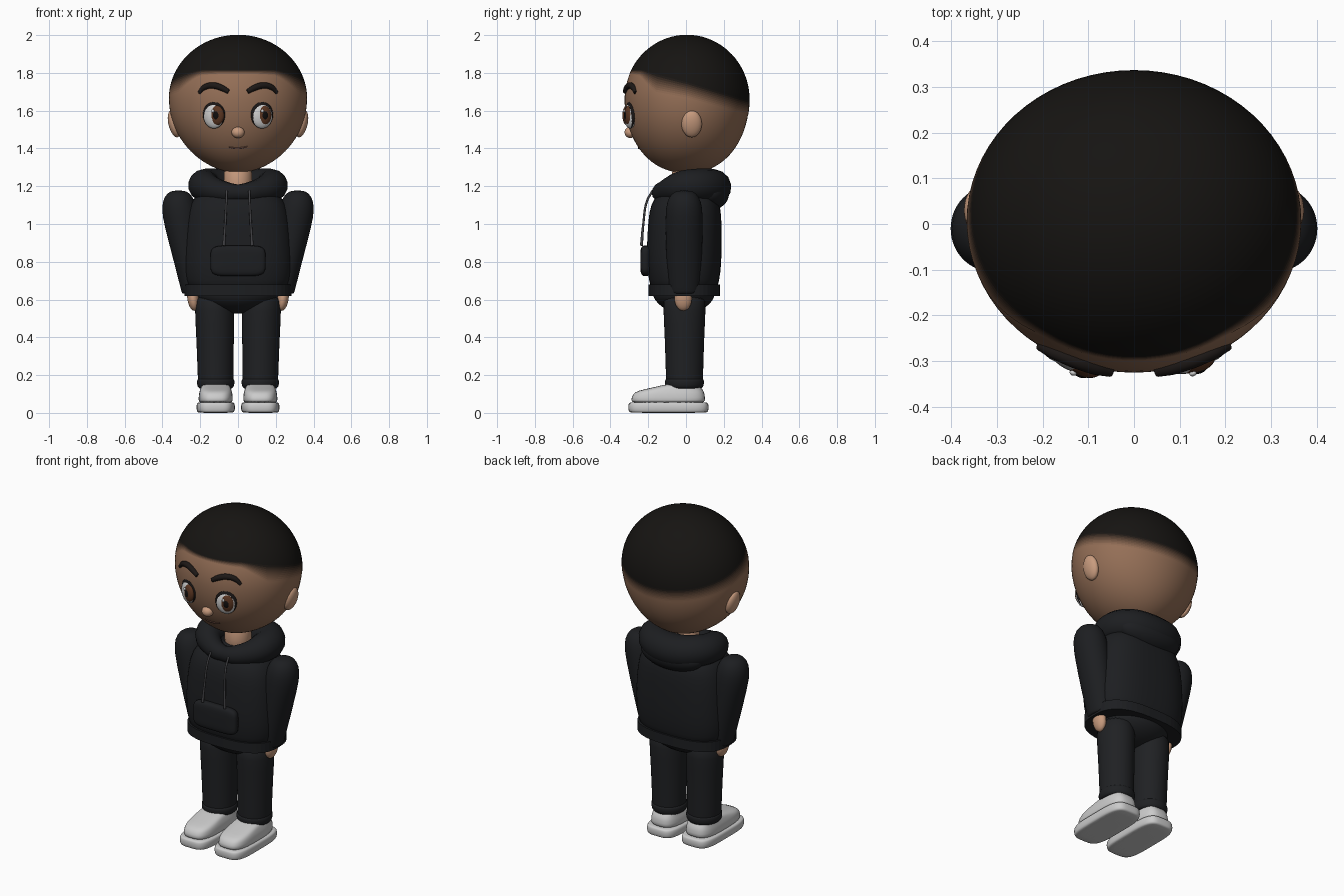
import bpy, bmesh
from math import sin, cos, pi, acos, sqrt, radians

if "Cube" in bpy.data.objects:
    bpy.data.objects.remove(bpy.data.objects["Cube"])

HOODIE, PANTS, HAIR = (.012, .013, .015), (.014, .015, .017), (.008, .007, .006)
FACE, SKIN = (.30, .16, .095), (.58, .33, .21)
CORD, HOLLOW = (.05, .05, .055), (.006, .006, .007)


def mat(c):
    key = "col_%.3f_%.3f_%.3f" % tuple(c)
    m = bpy.data.materials.get(key) or bpy.data.materials.new(key)
    m.diffuse_color = (*c, 1)
    m.use_nodes = True
    m.node_tree.nodes["Principled BSDF"].inputs["Base Color"].default_value = m.diffuse_color
    return m


def finish(name, bm, colors, smooth=True, sub=0):
    bmesh.ops.recalc_face_normals(bm, faces=bm.faces)
    for f in bm.faces:
        f.smooth = smooth
    me = bpy.data.meshes.new(name)
    bm.to_mesh(me)
    bm.free()
    for c in colors:
        me.materials.append(mat(c))
    ob = bpy.data.objects.new(name, me)
    bpy.context.collection.objects.link(ob)
    if sub:
        ob.modifiers.new("Smooth", 'SUBSURF').levels = sub
        ob.modifiers["Smooth"].render_levels = sub
    return ob


def skin_rings(name, rings, colors, caps=(True, True), slot=lambda i: 0, **kw):
    bm = bmesh.new()
    vs = [[bm.verts.new(p) for p in r] for r in rings]
    n = len(vs[0])
    for i in range(len(vs) - 1):
        for j in range(n):
            k = (j + 1) % n
            f = bm.faces.new((vs[i][j], vs[i][k], vs[i + 1][k], vs[i + 1][j]))
            f.material_index = slot(i)
    for on, r in zip(caps, (vs[0], vs[-1])):
        if on:
            bm.faces.new(r)
    return finish(name, bm, colors, **kw)


def loft(name, secs, color, power=2, n=28, sub=1, **kw):
    """Stack of superellipse sections: (z, centre x, centre y, half x, half y)."""
    def pt(s, a):
        c, d = cos(a), sin(a)
        e = 2 / power
        return (s[1] + s[3] * abs(c) ** e * (1 if c > 0 else -1),
                s[2] + s[4] * abs(d) ** e * (1 if d > 0 else -1), s[0])
    rings = [[pt(s, 2 * pi * (j + .5) / n) for j in range(n)] for s in secs]
    return skin_rings(name, rings, [color], sub=sub, **kw)


def ball(name, loc, r, color, rot=(0, 0, 0), seg=32):
    bm = bmesh.new()
    bmesh.ops.create_uvsphere(bm, u_segments=seg, v_segments=seg // 2, radius=1)
    ob = finish(name, bm, [color])
    ob.location, ob.scale, ob.rotation_euler = loc, r, rot
    return ob


def tube(name, pts, radii, color, cyclic=False):
    cu = bpy.data.curves.new(name, 'CURVE')
    cu.dimensions, cu.bevel_depth, cu.bevel_resolution = '3D', 1, 5
    cu.use_fill_caps, cu.resolution_u = True, 8
    sp = cu.splines.new('BEZIER')
    sp.bezier_points.add(len(pts) - 1)
    for b, p, r in zip(sp.bezier_points, pts, radii):
        b.co, b.radius = p, r
        b.handle_left_type = b.handle_right_type = 'AUTO'
    sp.use_cyclic_u = cyclic
    cu.materials.append(mat(color))
    ob = bpy.data.objects.new(name, cu)
    bpy.context.collection.objects.link(ob)
    bpy.ops.object.select_all(action='DESELECT')
    ob.select_set(True)
    bpy.context.view_layer.objects.active = ob
    bpy.ops.object.convert(target='MESH')
    bpy.ops.object.shade_smooth_by_angle()
    return bpy.context.object


# Head: egg with a narrower chin; angle 0 faces the front
ZC = 1.66


def head_pt(th, a, k=1.0):
    t, s = cos(th), max(sin(th), 1e-3)
    f, g = (s, s) if t > 0 else (s ** 1.1, s ** .9)
    return (k * .365 * f * sin(a), .005 - k * .33 * g * cos(a),
            ZC + k * (.34 if t > 0 else .39) * t)


def theta(z):
    return acos((z - ZC) / (.34 if z > ZC else .39))


def face_y(x, z):
    s = sin(theta(z))
    f, g = (s, s) if z > ZC else (s ** 1.1, s ** .9)
    return .005 - .33 * g * sqrt(1 - (x / (.365 * f)) ** 2)


N = 72
ANG = [2 * pi * j / N for j in range(N)]
skin_rings("head", [[head_pt(.01 + (pi - .02) * i / 44, a) for a in ANG] for i in range(45)], [FACE])


# Hair: shell over the head with a faded edge, low at the nape
def lerp_table(c, table):
    for (c0, v0), (c1, v1) in zip(table, table[1:]):
        if c >= c1:
            u = (c0 - c) / (c0 - c1)
            return v0 + (v1 - v0) * u
    return table[-1][1]


LINE = [(1.001, 1.815), (.8, 1.815), (.5, 1.79), (0, 1.75), (-.5, 1.70), (-1, 1.65)]
FADE = [(1.001, .02), (.8, .03), (.5, .09), (0, .08), (-1, .07)]
SOLID, STEPS = 20, 8
rows = []
for i in range(SOLID + 1):
    rows.append([head_pt(.01 + (theta(lerp_table(cos(a), LINE)) - .01) * i / SOLID, a, 1.005) for a in ANG])
for i in range(1, STEPS + 1):
    rows.append([head_pt(theta(lerp_table(cos(a), LINE) - lerp_table(cos(a), FADE) * i / STEPS),
                         a, 1.005 - .002 * i / STEPS) for a in ANG])
cols = [HAIR] + [[h + (f - h) * ((i + .5) / STEPS) ** 1.5 for h, f in zip(HAIR, FACE)] for i in range(STEPS)]
skin_rings("hair", rows, cols, caps=(True, False), slot=lambda i: max(0, i - SOLID + 1))

# Face: eyes glance to one side
for s, look, side in ((-1, .02, "right"), (1, .008, "left")):
    ang = s * radians(19)
    ex, ez = s * .127, 1.572
    ey = face_y(ex, ez)

    def eye(part, u, w, d, r, c):
        loc = (ex + u * cos(ang) + d * sin(ang), ey + u * sin(ang) - d * cos(ang), ez + w)
        ball(side + "_eye_" + part, loc, r, c, (0, 0, ang), 24)
    eye("rim", 0, .006, 0, (.062, .02, .073), (.01, .008, .008))
    eye("white", 0, 0, 0, (.057, .028, .067), (.8, .8, .78))
    eye("iris", look, .003, .012, (.04, .02, .052), (.10, .035, .015))
    eye("pupil", look, .003, .022, (.02, .013, .027), (.005, .004, .004))
    eye("glint", look - .016, .026, .03, (.008, .006, .009), (.9, .9, .9))
    brow = [(.207, 1.695), (.175, 1.725), (.13, 1.733), (.085, 1.72), (.05, 1.70)]
    tube(side + "_eyebrow", [(s * x, face_y(x, z) - .003, z) for x, z in brow],
         (.009, .015, .017, .016, .012), (.012, .009, .008))
    ball(side + "_ear", (s * .338, .03, 1.53), (.03, .054, .073), SKIN, (0, s * radians(14), 0))
ball("nose", (0, face_y(0, 1.485) - .002, 1.485), (.034, .03, .03), SKIN)
lip = [(-.048, 1.407), (-.02, 1.402), (.02, 1.403), (.05, 1.41)]
tube("mouth", [(x, face_y(x, z), z) for x, z in lip], (.003, .005, .005, .003), (.15, .07, .05))
loft("neck", [(1.14, 0, 0, .08, .08), (1.22, 0, 0, .073, .073), (1.33, 0, 0, .08, .08)], SKIN)

# Hoodie body and hem
loft("hoodie_body", [(.65, 0, -.01, .26, .17), (.67, 0, -.01, .275, .18), (.74, 0, -.01, .292, .194),
                     (.84, 0, -.01, .293, .2), (.96, 0, -.007, .287, .197), (1.07, 0, -.005, .27, .192),
                     (1.14, 0, 0, .24, .17), (1.18, 0, 0, .17, .12), (1.2, 0, 0, .1, .08)], HOODIE, 2.7)
hem = loft("hoodie_hem", [(.62, 0, -.01, .285, .19), (.68, 0, -.01, .285, .19)], HOODIE, 2.7, n=48,
           sub=0, smooth=False)

# Hood: thick roll around the neck, heavier at the back
half = [(.1, -.105, 1.175, .06), (.175, -.02, 1.2, .082), (.15, .09, 1.205, .09)]
path = [(0, -.135, 1.165, .045)] + half + [(0, .145, 1.195, .095)] + [(-x, y, z, r) for x, y, z, r in half[::-1]]
tube("hood_roll", [p[:3] for p in path], [p[3] for p in path], HOODIE, True)
ball("hood_drape", (0, .13, 1.165), (.205, .098, .09), HOODIE, (radians(-10), 0, 0))
ball("hood_lining", (0, .02, 1.17), (.15, .12, .04), HOLLOW)

# Front pocket
pk = loft("front_pocket", [(.18, 0, 0, .145, .08), (.215, 0, 0, .147, .082), (.23, 0, 0, .145, .08),
                           (.24, 0, 0, .133, .068), (.242, 0, 0, .08, .035)], HOODIE, 5, n=40)
pk.rotation_euler, pk.location = (pi / 2, 0, 0), (0, 0, .805)

# Hips under the hem
loft("hips", [(.525, 0, -.01, .04, .03), (.54, 0, -.01, .11, .085), (.575, 0, -.01, .185, .14),
              (.62, 0, -.012, .222, .168), (.67, 0, -.01, .23, .17)], PANTS)

for s, side in ((-1, "right"), (1, "left")):
    # Drawstring
    tube(side + "_drawstring", [(s * .06, -.178, 1.175), (s * .062, -.207, 1.12), (s * .068, -.226, 1.0),
                                (s * .075, -.236, .885)], (.006,) * 3 + (.008,), CORD)
    # Sleeve and hand
    arm = [(1.178, .315, .025, .03), (1.165, .315, .062, .065), (1.12, .314, .087, .092), (1.05, .305, .1, .1),
           (.9, .28, .086, .098), (.75, .257, .07, .09), (.655, .243, .06, .08), (.633, .24, .057, .078),
           (.63, .24, .05, .07)]
    loft(side + "_sleeve", [(z, s * x, -.01, rx, ry) for z, x, rx, ry in arm], HOODIE)
    ball(side + "_hand", (s * .238, -.015, .605), (.03, .046, .065), SKIN, (0, s * radians(8), 0))
    # Trouser leg and cuff
    leg = [(.64, .125, .1, .113), (.55, .125, .105, .113), (.4, .121, .1, .105), (.2, .119, .095, .099),
           (.15, .118, .094, .098), (.12, .118, .088, .09)]
    loft(side + "_trouser_leg", [(z, s * x, -.008, rx, ry) for z, x, rx, ry in leg], PANTS)
    loft(side + "_trouser_cuff", [(z, s * .118, -.008, rx, rx + .004) for z, rx in
                                  ((.125, .085), (.135, .096), (.16, .101), (.178, .099), (.186, .088))], PANTS)
    # Shoe upper and sole
    shoe = [(.05, -.095, .088, .195), (.065, -.095, .091, .197), (.1, -.092, .09, .192), (.118, -.082, .084, .174),
            (.133, -.05, .08, .132), (.148, -.025, .072, .095), (.155, -.015, .055, .07)]
    loft(side + "_shoe_upper", [(z, s * .118, y, rx, ry) for z, y, rx, ry in shoe], (.52, .52, .53), 3.2)
    sole = [(0, .09, .2), (.004, .097, .208), (.018, .102, .213), (.04, .102, .213), (.054, .098, .209), (.058, .088, .198)]
    loft(side + "_shoe_sole", [(z, s * .118, -.093, rx, ry) for z, rx, ry in sole], (.68, .68, .66), 4, n=40)
